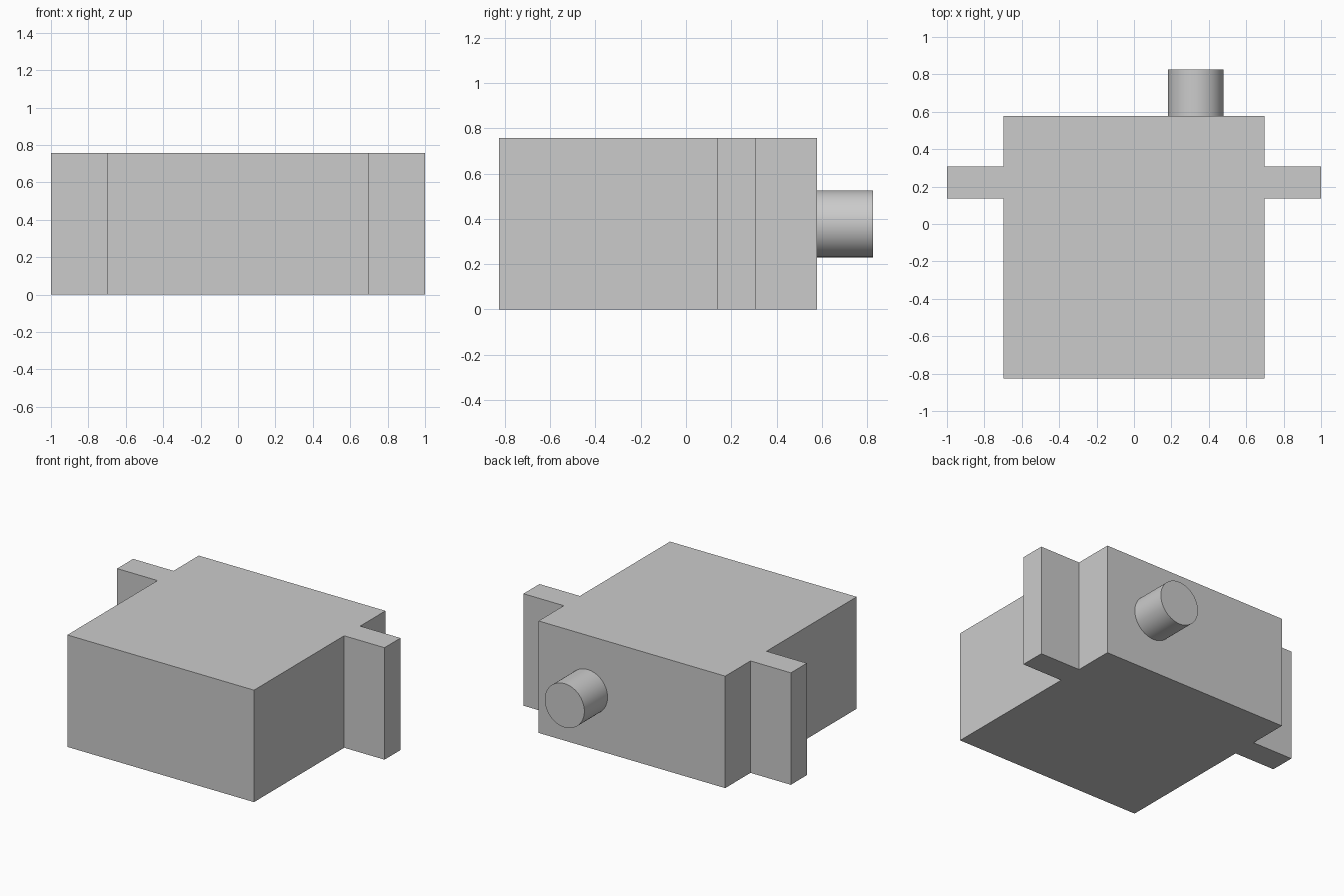
import bpy
import bmesh
from mathutils import Matrix, Vector

if "Cube" in bpy.data.objects:
    bpy.data.objects.remove(bpy.data.objects["Cube"], do_unlink=True)

HEIGHT = 0.757
BACK = 0.578

# Single plain grey
grey = bpy.data.materials.new("plain grey")
grey.use_nodes = True
grey.diffuse_color = (0.6, 0.6, 0.6, 1)
grey.node_tree.nodes["Principled BSDF"].inputs["Base Color"].default_value = (0.6, 0.6, 0.6, 1)


def finish(name, bm):
    bmesh.ops.recalc_face_normals(bm, faces=bm.faces)
    mesh = bpy.data.meshes.new(name)
    bm.to_mesh(mesh)
    bm.free()
    mesh.materials.append(grey)
    obj = bpy.data.objects.new(name, mesh)
    bpy.context.collection.objects.link(obj)
    return obj


# Housing with side flanges: mirrored plan outline, extruded upward
half = [(0.698, -0.826), (0.698, 0.137), (1, 0.137),
        (1, 0.308), (0.698, 0.308), (0.698, BACK)]
outline = half + [(-x, y) for x, y in reversed(half)]
bm = bmesh.new()
base = bm.faces.new([bm.verts.new((x, y, 0)) for x, y in outline])
top = bmesh.ops.extrude_face_region(bm, geom=[base])["geom"]
bmesh.ops.translate(bm, vec=Vector((0, 0, HEIGHT)),
                    verts=[v for v in top if isinstance(v, bmesh.types.BMVert)])
finish("housing", bm)

# Round output shaft on the back
length = 0.826 - BACK
bm = bmesh.new()
bmesh.ops.create_cone(
    bm, cap_ends=True, segments=64, radius1=0.148, radius2=0.148, depth=length,
    matrix=Matrix.Translation((0.33, BACK + length / 2, HEIGHT / 2))
    @ Matrix.Rotation(1.5707963, 4, "X"))
shaft = finish("output_shaft", bm)
bpy.ops.object.select_all(action="DESELECT")
shaft.select_set(True)
bpy.context.view_layer.objects.active = shaft
bpy.ops.object.shade_smooth_by_angle()
